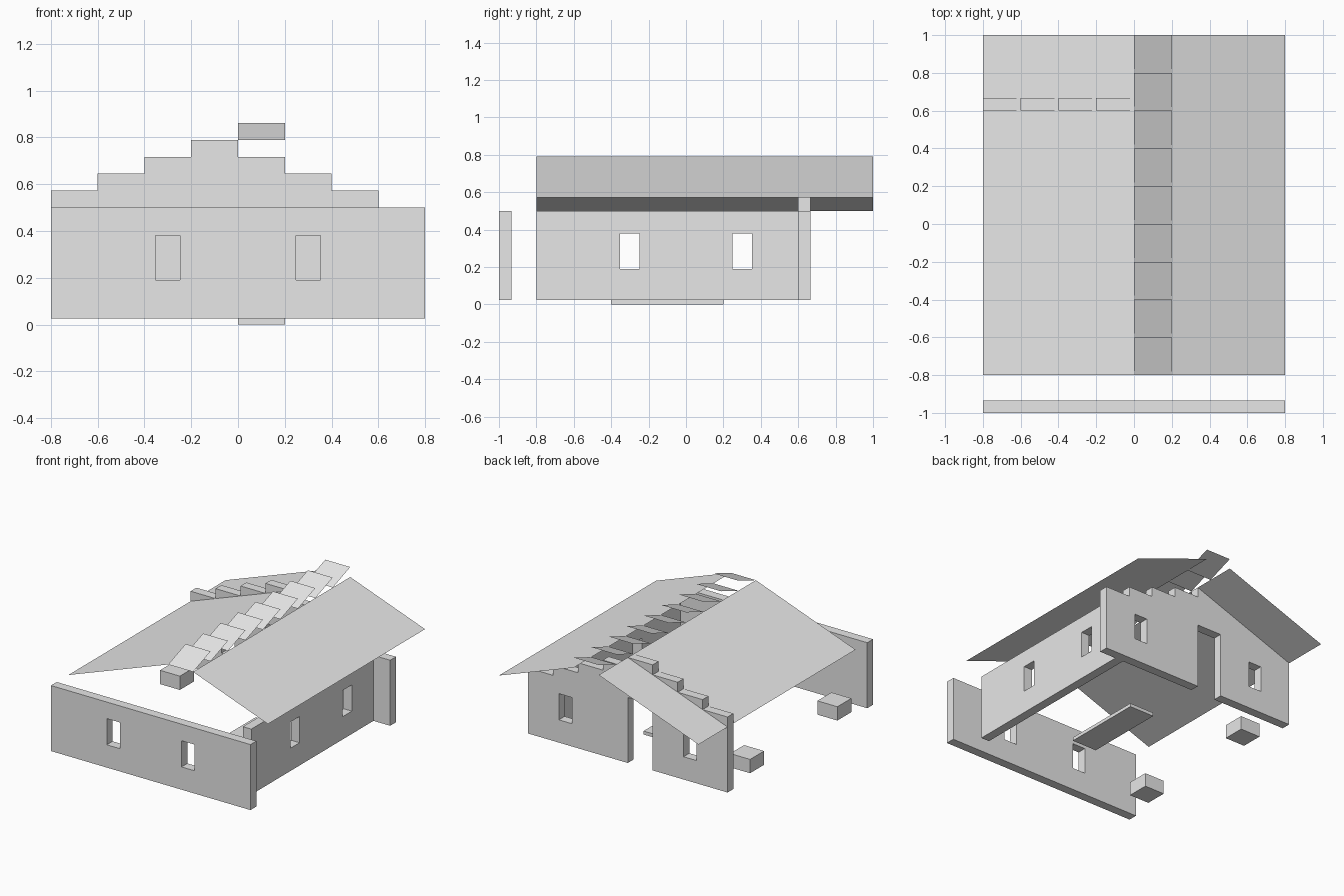
import bpy, bmesh
from mathutils import Vector

default = bpy.data.objects.get("Cube")
if default:
    bpy.data.objects.remove(default, do_unlink=True)

grey = bpy.data.materials.new("light_grey")
grey.use_nodes = True
grey.diffuse_color = (0.8, 0.8, 0.8, 1)
grey.node_tree.nodes["Principled BSDF"].inputs["Base Color"].default_value = (0.8, 0.8, 0.8, 1)

CELL = 0.2                 # plan module
THICK = CELL / 3           # wall thickness
BASE, EAVE, RIDGE = 0.025, 0.5, 0.79
RISE = (RIDGE - EAVE) / 4  # roof rise per module


def make(name, bm):
    mesh = bpy.data.meshes.new(name)
    bm.to_mesh(mesh)
    bm.free()
    mesh.materials.append(grey)
    obj = bpy.data.objects.new(name, mesh)
    bpy.context.collection.objects.link(obj)
    return obj


def prism(name, points, depth):
    """Extrude a planar outline along a depth vector."""
    bm = bmesh.new()
    face = bm.faces.new([bm.verts.new(p) for p in points])
    if any(depth):
        ext = bmesh.ops.extrude_face_region(bm, geom=[face], use_keep_orig=True)
        verts = [g for g in ext["geom"] if isinstance(g, bmesh.types.BMVert)]
        bmesh.ops.translate(bm, verts=verts, vec=Vector(depth))
        bmesh.ops.recalc_face_normals(bm, faces=bm.faces)
    return make(name, bm)


def box(name, x, y, z):
    corners = [(x[0], y[0]), (x[1], y[0]), (x[1], y[1]), (x[0], y[1])]
    return prism(name, [(a, b, z[0]) for a, b in corners], (0, 0, z[1] - z[0]))


def cut(wall, x, y, z):
    """Cut a box-shaped opening through a wall."""
    cutter = box("opening_cutter", x, y, z)
    cutter.hide_render = True
    mod = wall.modifiers.new("opening", 'BOOLEAN')
    mod.operation, mod.solver, mod.object = 'DIFFERENCE', 'EXACT', cutter
    bpy.context.view_layer.objects.active = wall
    bpy.ops.object.modifier_apply(modifier=mod.name)
    bpy.data.objects.remove(cutter, do_unlink=True)


def around(c, half=0.0525):
    return (c - half, c + half)


WINDOW_Z = (0.19, 0.38)

# Front wall with two windows
front_wall = box("front_wall", (-0.8, 0.8), (-1, -1 + THICK), (BASE, EAVE))
for x in (-0.3, 0.3):
    cut(front_wall, around(x), (-1.1, -0.9), WINDOW_Z)

# Side wall with two windows
side_wall = box("side_wall", (0.6, 0.6 + THICK), (-0.8, 0.6), (BASE, EAVE))
for y in (-0.3, 0.3):
    cut(side_wall, (0.5, 0.8), around(y), WINDOW_Z)

# Stepped back gable wall with a doorway and two windows
tops = [EAVE + RISE * n for n in (1, 2, 3, 4, 3, 2, 1, 0)]
outline = [(0.8, 0.6, BASE), (0, 0.6, BASE), (0, 0.6, EAVE),
           (-CELL, 0.6, EAVE), (-CELL, 0.6, BASE), (-0.8, 0.6, BASE)]
for i, top in enumerate(tops):
    x = -0.8 + CELL * i
    outline += [(x, 0.6, top), (x + CELL, 0.6, top)]
back_wall = prism("back_wall", outline, (0, THICK, 0))
for x in (-0.5, 0.5):
    cut(back_wall, around(x), (0.5, 0.8), WINDOW_Z)


# Thin roof sheets
def sheet(name, a, b, along):
    a, b, along = Vector(a), Vector(b), Vector(along)
    return prism(name, [a, b, b + along, a + along], (0, 0, 0))


sheet("left_roof", (-0.8, -0.8, EAVE), (0, -0.8, RIDGE), (0, 1.8, 0))
sheet("right_roof", (CELL, -0.8, RIDGE), (0.8, -0.8, RIDGE - 3 * RISE), (0, 1.8, 0))

# Row of tilted louvres along the ridge
for i in range(9):
    y = -0.8 + CELL * i
    sheet(f"ridge_louvre_{i + 1}", (0, y, RIDGE), (CELL, y, RIDGE), (0, CELL, RISE))

# Floor slab and two low blocks
box("floor_slab", (0, CELL), (-0.4, 0.2), (0, BASE))
for name, y in (("front_block", -0.7), ("back_block", 0.3)):
    box(name, around(-0.7, 0.08), around(y, 0.08), (0.05, 0.15))
